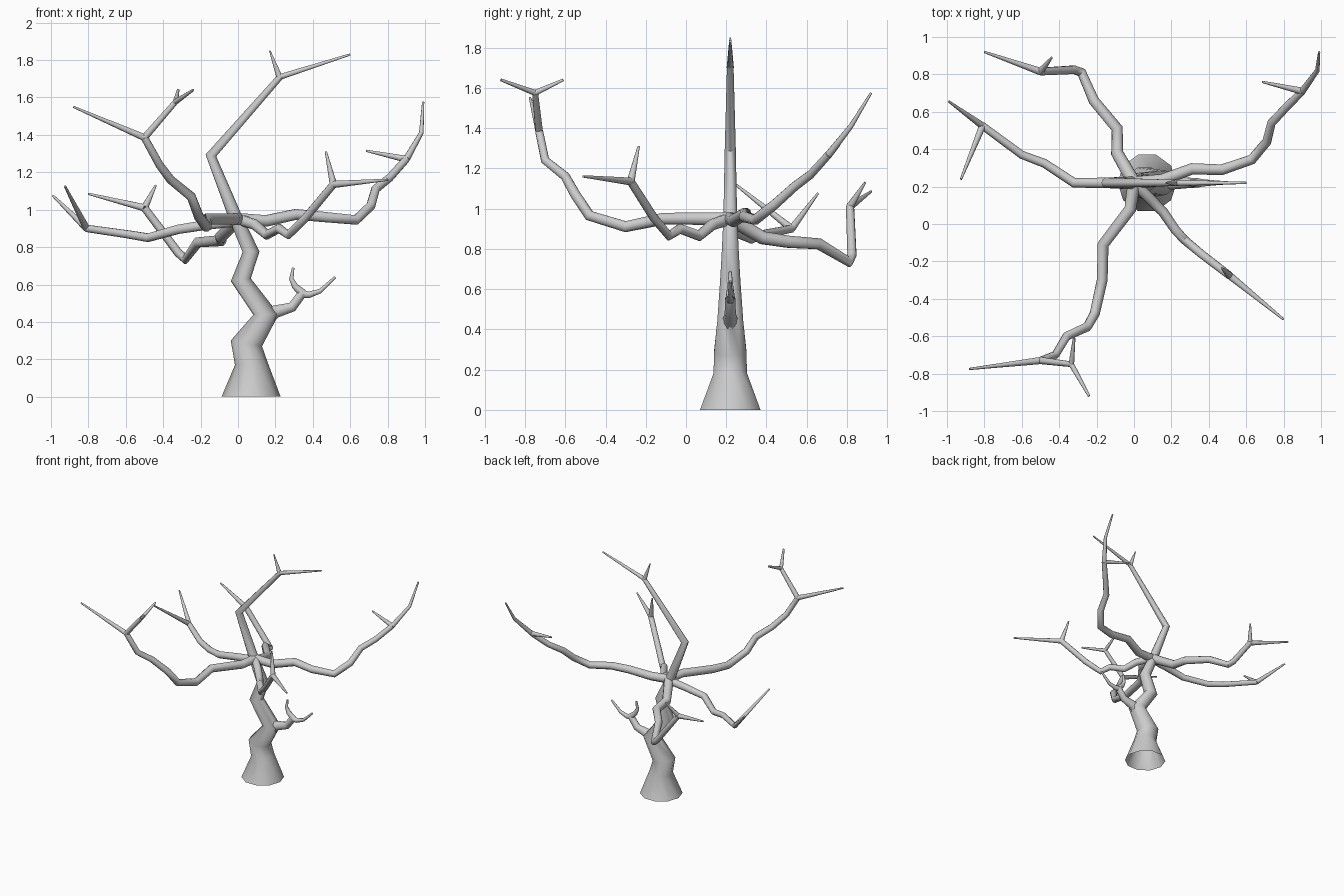
import bpy
import math


def tube(name, paths, caps=True):
    """Tapered limb: each path is a list of (x, y, z, radius)."""
    cu = bpy.data.curves.new(name, 'CURVE')
    cu.dimensions = '3D'
    cu.bevel_depth = 1.0
    cu.bevel_resolution = 3
    cu.use_fill_caps = caps
    for pts in paths:
        sp = cu.splines.new('POLY')
        sp.points.add(len(pts) - 1)
        sp.use_smooth = True
        for p, (x, y, z, r) in zip(sp.points, pts):
            p.co = (x, y, z, 1)
            p.radius = r
    ob = bpy.data.objects.new(name, cu)
    bpy.context.collection.objects.link(ob)
    bpy.ops.object.select_all(action='DESELECT')
    ob.select_set(True)
    bpy.context.view_layer.objects.active = ob
    bpy.ops.object.convert(target='MESH')
    bpy.ops.object.shade_smooth_by_angle(angle=math.radians(50))
    return ob


def limb(pts, r0, r1):
    """Spread radii evenly from r0 to r1 along a path."""
    n = len(pts) - 1
    return [(*p, r0 + (r1 - r0) * i / n) for i, p in enumerate(pts)]


def branch(name, pts, twigs, r0=0.034, r1=0.02):
    """Main limb plus twigs that each run from a fork to a thin tip."""
    tube(name, [limb(pts, r0, r1)])
    tube(name + "_twigs", [limb(t, r1 * 0.95, 0.006) for t in twigs])


Y = 0.22

# Trunk with flared foot and crooked leader
tube("trunk", [[
    (0.07, Y, 0.0, 0.158), (0.07, Y, 0.18, 0.087), (0.045, Y, 0.285, 0.085),
    (0.15, Y, 0.44, 0.068), (0.015, Y, 0.625, 0.054), (0.07, Y, 0.775, 0.045),
    (-0.01, Y, 0.95, 0.036), (-0.145, Y, 1.29, 0.029), (0.225, Y, 1.71, 0.017)]], caps=False)
tube("leader_twigs", [limb([(0.225, Y, 1.71), (0.6, Y, 1.83)], 0.016, 0.006),
                      limb([(0.225, Y, 1.70), (0.17, Y, 1.85)], 0.018, 0.004)])

# Short low branch with a horned fork
tube("low_branch", [
    [(0.13, Y, 0.41, 0.055), (0.2, Y, 0.455, 0.036), (0.29, Y, 0.48, 0.028), (0.345, Y, 0.555, 0.025)],
    limb([(0.35, Y, 0.55), (0.305, Y, 0.59), (0.285, Y, 0.63), (0.295, Y, 0.69)], 0.024, 0.007),
    limb([(0.335, Y, 0.55), (0.38, Y, 0.545), (0.44, Y, 0.565), (0.52, Y, 0.64)], 0.024, 0.007)])

# Back right branch
f = (0.90, 0.71, 1.27)
branch("back_right_branch",
       [(0, Y, 0.95), (0.15, 0.235, 0.94), (0.31, 0.295, 0.975), (0.47, 0.29, 0.96), (0.63, 0.345, 0.945),
        (0.71, 0.44, 1.02), (0.735, 0.54, 1.11), (0.81, 0.62, 1.17), f],
       [[f, (0.98, 0.82, 1.41), (0.99, 0.92, 1.575)], [f, (0.685, 0.76, 1.315)]])

# Front right branch
f = (0.51, -0.275, 1.135)
branch("front_right_branch",
       [(0, Y, 0.95), (0.09, 0.13, 0.92), (0.155, 0.065, 0.865), (0.22, -0.03, 0.9), (0.27, -0.085, 0.865),
        (0.36, -0.16, 0.955), f],
       [[f, (0.8, -0.51, 1.16)], [f, (0.47, -0.235, 1.31)]], 0.03, 0.021)

# Front left branch
f = (-0.5, -0.73, 1.385)
g = (-0.335, -0.75, 1.575)
branch("front_left_branch",
       [(0, Y, 0.95), (-0.02, 0.08, 0.95), (-0.165, -0.11, 0.95), (-0.17, -0.3, 0.91), (-0.21, -0.48, 0.965),
        (-0.25, -0.55, 1.07), (-0.36, -0.6, 1.16), (-0.42, -0.7, 1.24), f],
       [[f, (-0.88, -0.775, 1.55)]], 0.034, 0.02)
tube("front_left_fork", [limb([f, g], 0.019, 0.015),
                         limb([g, (-0.32, -0.61, 1.64)], 0.015, 0.007),
                         limb([g, (-0.24, -0.92, 1.64)], 0.015, 0.007)])

# Left branch
f = (-0.81, 0.525, 0.9)
branch("left_branch",
       [(0, Y, 0.94), (-0.16, Y, 0.92), (-0.32, Y, 0.895), (-0.48, 0.325, 0.85), (-0.6, 0.37, 0.87), f],
       [[f, (-0.99, 0.655, 1.075)], [f, (-0.925, 0.24, 1.125)]], 0.03, 0.02)

# Back left branch
f = (-0.5, 0.815, 1.01)
branch("back_left_branch",
       [(0, Y, 0.95), (-0.09, 0.38, 0.855), (-0.09, 0.51, 0.835), (-0.215, 0.66, 0.825), (-0.28, 0.81, 0.735),
        (-0.32, 0.825, 0.77), f],
       [[f, (-0.8, 0.92, 1.085)], [f, (-0.44, 0.89, 1.13)]], 0.036, 0.021)
